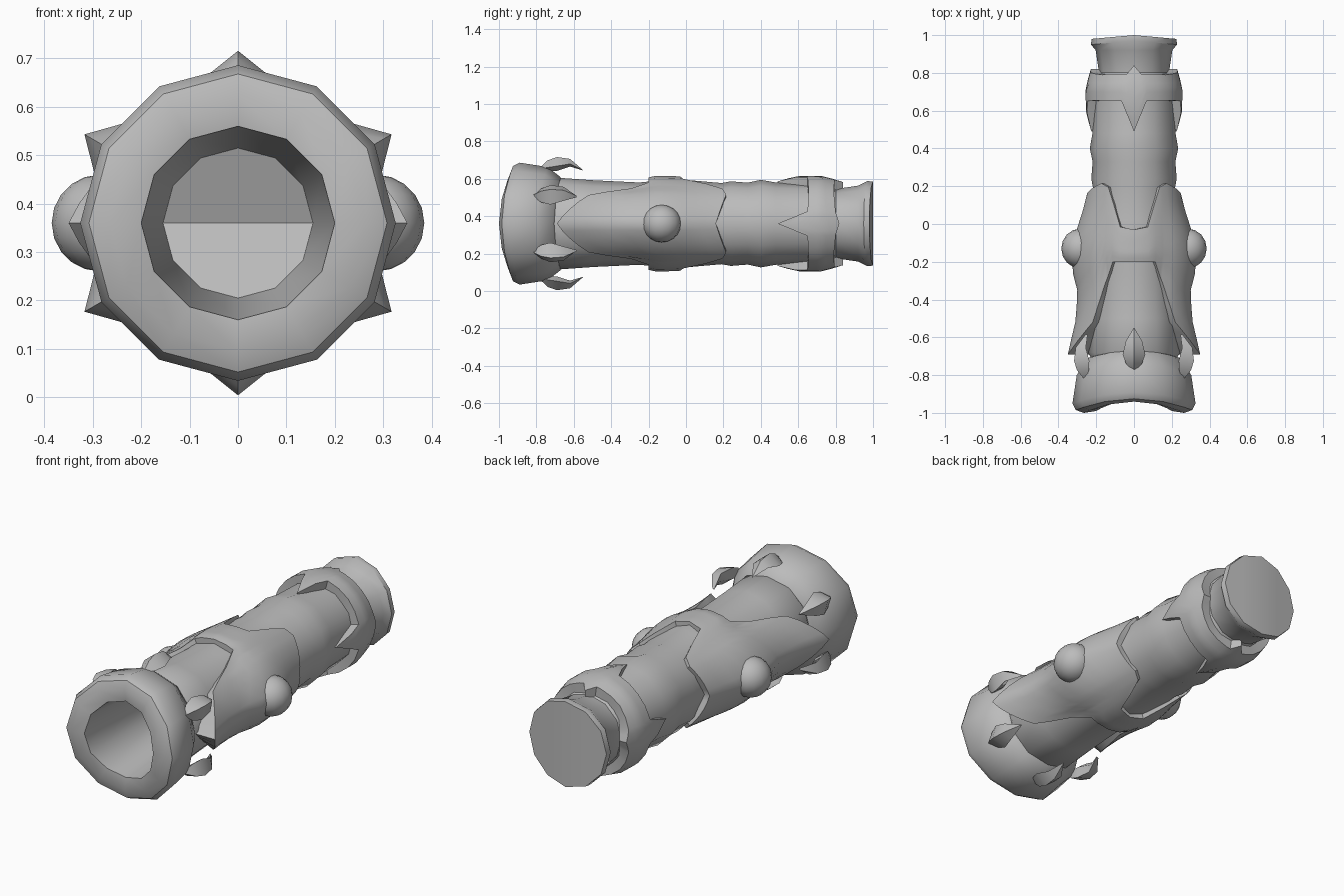
import bpy, bmesh, math

cube = bpy.data.objects.get("Cube")
if cube:
    bpy.data.objects.remove(cube, do_unlink=True)

AXIS_Z = 0.36

grey = bpy.data.materials.new("plain grey")
grey.use_nodes = True
grey.diffuse_color = (0.5, 0.5, 0.5, 1)
grey.node_tree.nodes["Principled BSDF"].inputs["Base Color"].default_value = (0.5, 0.5, 0.5, 1)


def lerp(table, t):
    """Piecewise linear lookup in a sorted list of (t, value)."""
    if t <= table[0][0]:
        return table[0][1]
    for (a, va), (b, vb) in zip(table, table[1:]):
        if t <= b:
            return va + (vb - va) * (t - a) / (b - a)
    return table[-1][1]


def polar(r, deg, y):
    """Point at radius r around the long axis, angle measured from the top."""
    a = math.radians(deg)
    return (r * math.sin(a), y, AXIS_Z + r * math.cos(a))


def loft(name, rings, caps=(), loop=False, angle=40):
    """Skin rings of points; caps are (ring index, list of corner index lists)."""
    bm = bmesh.new()
    grid = [[bm.verts.new(p) for p in ring] for ring in rings]
    n = len(rings[0])
    pairs = list(zip(grid, grid[1:]))
    if loop:
        pairs.append((grid[-1], grid[0]))
    for a, b in pairs:
        for i in range(n):
            j = (i + 1) % n
            bm.faces.new((a[i], a[j], b[j], b[i]))
    for ring, corner_lists in caps:
        for corners in corner_lists:
            bm.faces.new([grid[ring][i % n] for i in corners])
    bmesh.ops.remove_doubles(bm, verts=bm.verts, dist=0.0005)
    bmesh.ops.recalc_face_normals(bm, faces=bm.faces)
    mesh = bpy.data.meshes.new(name)
    bm.to_mesh(mesh)
    bm.free()
    obj = bpy.data.objects.new(name, mesh)
    bpy.context.collection.objects.link(obj)
    mesh.materials.append(grey)
    bpy.ops.object.select_all(action='DESELECT')
    obj.select_set(True)
    bpy.context.view_layer.objects.active = obj
    bpy.ops.object.shade_smooth_by_angle(angle=math.radians(angle))
    return obj


DEGS = range(0, 360, 30)


def side(deg):
    return abs(math.sin(math.radians(deg)))


# Muzzle: twelve-sided ring whose sides reach further forward than its top
outer = [(-0.66, 0.215), (-0.672, 0.25), (-0.74, 0.303), (-0.89, 0.326),
         (-0.925, 0.308), (-0.94, 0.265), (-0.93, 0.2)]
rings = [[polar(r, d, y - (0.04 if y > -0.7 else 0.06) * side(d) ** 2) for d in DEGS]
         for y, r in outer]
rings.append([polar(0.155, d, -0.42 + 0.06 * (side(d + 90) * -1 + 1)) for d in DEGS])
loft("muzzle", rings, [(7, [range(-3, 4), range(3, 10)])])

# Barrel tube
barrel = [(-0.75, 0.2), (-0.68, 0.245), (-0.5, 0.232), (-0.25, 0.22), (-0.1, 0.235),
          (0.02, 0.232), (0.19, 0.217), (0.24, 0.226), (0.33, 0.219), (0.4, 0.234),
          (0.48, 0.22), (0.65, 0.215), (0.78, 0.205), (0.82, 0.17)]
loft("barrel", [[polar(r, d, y) for d in DEGS] for y, r in barrel])

# Flared breech with a shallow ridged end
breech = [(0.76, 0.18), (0.8, 0.185), (0.92, 0.203), (0.97, 0.228), (1.0, 0.224)]
rings = [[polar(r, d, y - (0.02 * side(d) if y > 0.95 else 0)) for d in DEGS]
         for y, r in breech]
loft("breech", rings, [(4, [range(0, 7), range(6, 13)])])


def mirrored_angles(quadrant):
    """Angles of a full turn, each with its equivalent in the first quadrant."""
    q = list(quadrant)
    full = [(a, a) for a in q]
    full += [(180 - a, a) for a in q[-2::-1]]
    full += [(180 + a, a) for a in q[1:]]
    full += [(360 - a, a) for a in q[-2:0:-1]]
    return full


def shell(name, quadrant, front, back, radius, rows, inner):
    """Plate wrapped round the barrel with shaped front and back edges."""
    angles = mirrored_angles(quadrant)
    rings = []
    for k in range(rows + 1):
        t = k / rows
        ring = []
        for d, q in angles:
            y = lerp(front, q) * (1 - t) + lerp(back, q) * t
            ring.append(polar(radius(y, q), d, y))
        rings.append(ring)
    rings.insert(0, [polar(inner, d, lerp(front, q)) for d, q in angles])
    rings.append([polar(inner, d, lerp(back, q)) for d, q in angles])
    return loft(name, rings, loop=True)


# Armour sleeve: narrow bridge over the top, long pointed cheeks on the sides
sleeve_front = [(0, -0.2), (27, -0.2), (39, -0.31), (55, -0.52), (83, -0.66), (90, -0.69)]
sleeve_back = [(0, -0.03), (17, -0.015), (28, 0.12), (36, 0.195), (48, 0.215), (60, 0.2),
               (90, 0.16)]
sleeve_top = [(-0.69, 0.252), (-0.5, 0.245), (-0.25, 0.236), (-0.16, 0.256), (-0.06, 0.254),
              (0.05, 0.245), (0.21, 0.23)]
sleeve_side = [(-0.69, 0.35), (-0.6, 0.33), (-0.5, 0.306), (-0.34, 0.3), (-0.24, 0.33),
               (-0.1, 0.325), (-0.02, 0.3), (0.1, 0.262), (0.2, 0.24)]


def sleeve_radius(y, q):
    w = max(0, (q - 38) / 52)
    return lerp(sleeve_top, y) * (1 - w) + lerp(sleeve_side, y) * w


shell("armour_sleeve", (0, 17, 27, 36, 39, 48, 55, 65, 75, 83, 90),
      sleeve_front, sleeve_back, sleeve_radius, 10, 0.2)

# Rounded knobs on the sleeve cheeks
for label, sx in (("left", 1), ("right", -1)):
    bpy.ops.mesh.primitive_uv_sphere_add(segments=16, ring_count=10, radius=1,
                                         location=(sx * 0.285, -0.13, AXIS_Z))
    knob = bpy.context.object
    knob.name = label + "_knob"
    knob.scale = (0.1, 0.105, 0.1)
    knob.data.materials.append(grey)
    bpy.ops.object.shade_smooth()

# Rear collar with four forward points
collar_front = [(0, 0.49), (15, 0.65), (45, 0.655), (75, 0.65), (90, 0.49)]
collar_back = [(0, 0.84), (9, 0.795), (45, 0.79), (75, 0.8), (90, 0.82)]
collar_r = [(0.49, 0.226), (0.55, 0.243), (0.6, 0.255), (0.72, 0.256), (0.79, 0.238),
            (0.84, 0.222)]
shell("rear_collar", (0, 9, 15, 30, 45, 60, 75, 81, 90), collar_front, collar_back,
      lambda y, q: lerp(collar_r, y), 6, 0.18)

# Curved claws round the muzzle: (y, outer radius, inner radius, half width)
claw = [(-0.78, 0.30, 0.29, 0.004), (-0.74, 0.338, 0.28, 0.042), (-0.69, 0.356, 0.282, 0.06),
        (-0.62, 0.346, 0.305, 0.043), (-0.55, 0.286, 0.284, 0.002)]
for k in range(6):
    deg = 60 * k
    s = side(deg)
    a = math.radians(deg)
    rings = []
    for y, top, low, half in claw:
        mid = low + (top - low) * 0.35
        pts = [(0, top + 0.012 * s), (half, mid), (0, low), (-half, mid)]
        rings.append([(r * math.sin(a) + u * math.cos(a), y - 0.04 * s,
                       AXIS_Z + r * math.cos(a) - u * math.sin(a)) for u, r in pts])
    loft("claw_%d" % (k + 1), rings, [(0, [range(4)]), (4, [range(4)])])
